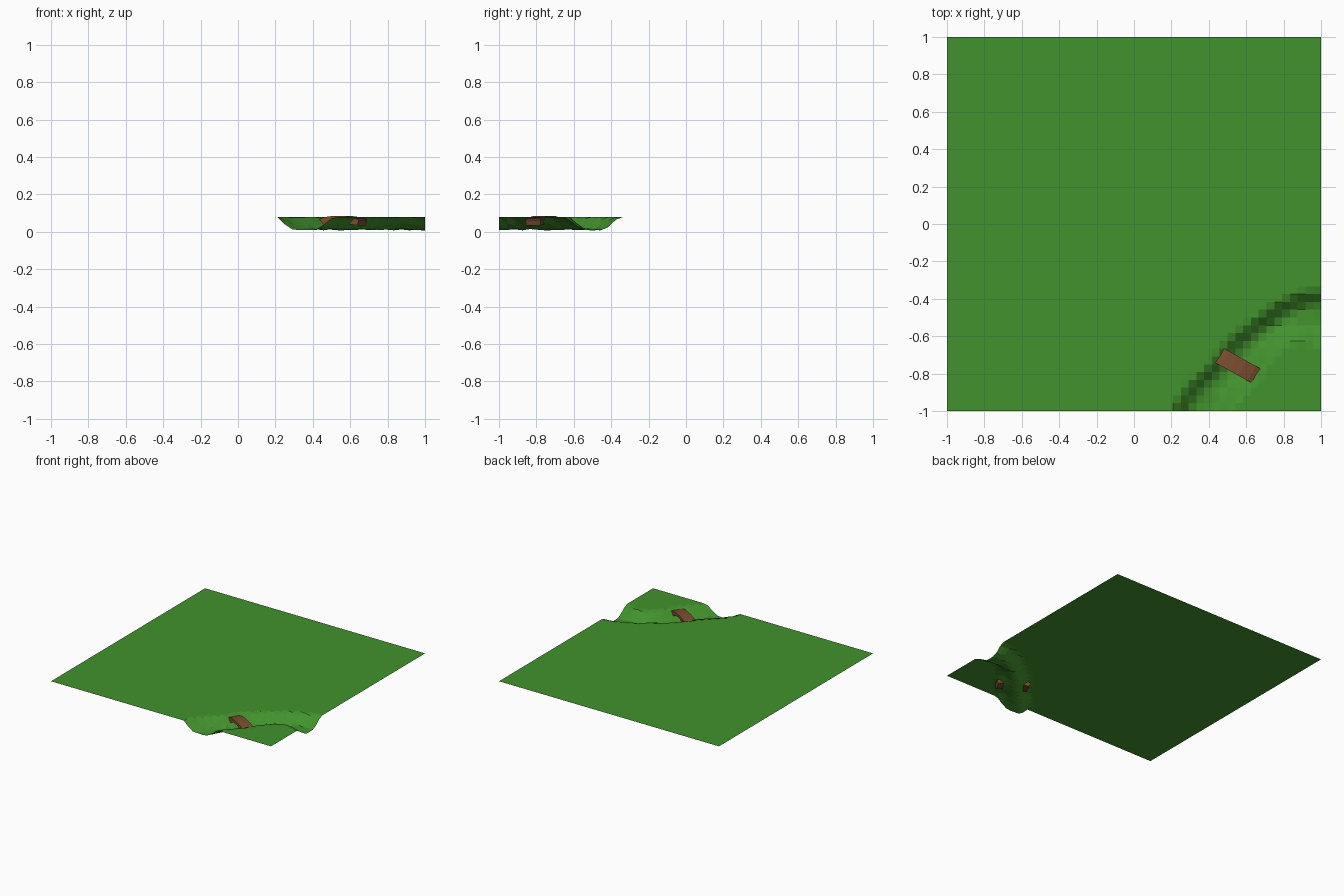
import bpy, bmesh, math, random
from mathutils import Vector, Matrix

if "Cube" in bpy.data.objects:
    bpy.data.objects.remove(bpy.data.objects["Cube"])
random.seed(4)
TOP, DEPTH, CELLS = 0.08, 0.073, 48


def material(name, rgb):
    m = bpy.data.materials.new(name)
    m.diffuse_color = (*rgb, 1)
    m.use_nodes = True
    m.node_tree.nodes["Principled BSDF"].inputs["Base Color"].default_value = m.diffuse_color
    return m


def add_object(name, bm, mat):
    me = bpy.data.meshes.new(name)
    bm.to_mesh(me)
    bm.free()
    ob = bpy.data.objects.new(name, me)
    bpy.context.collection.objects.link(ob)
    me.materials.append(mat)
    return ob


# Rims of the ditch that cuts off the front right corner
outer = [(.17, -1.06), (.215, -.99), (.29, -.87), (.41, -.755), (.52, -.62),
         (.64, -.52), (.78, -.42), (.92, -.365), (1.06, -.36)]
inner = [(1.06, -.66), (.98, -.64), (.88, -.62), (.79, -.64), (.72, -.72),
         (.65, -.83), (.57, -.91), (.51, -1.0), (.48, -1.06)]
outer = [Vector(p) for p in outer]
inner = [Vector(p) for p in inner]


def distance(p, line):
    best = 9
    for a, b in zip(line, line[1:]):
        t = max(0, min(1, (p - a).dot(b - a) / (b - a).length_squared))
        best = min(best, (p - a - (b - a) * t).length)
    return best


def inside(p, poly):
    odd = False
    for a, b in zip(poly, poly[1:] + poly[:1]):
        if (a.y > p.y) != (b.y > p.y):
            if p.x < a.x + (p.y - a.y) / (b.y - a.y) * (b.x - a.x):
                odd = not odd
    return odd


def bank(d, width):
    return math.sin(min(1, d / width) * math.pi / 2)


# Ground sheet with the carved ditch
bm = bmesh.new()
bmesh.ops.create_grid(bm, x_segments=CELLS, y_segments=CELLS, size=1)
for v in bm.verts:
    p = v.co.xy
    v.co.z = TOP
    if inside(p, outer + inner):
        cut = min(bank(distance(p, outer), .09), bank(distance(p, inner), .11))
        v.co.z = TOP - cut * (DEPTH - random.uniform(0, .008))
add_object("ground", bm, material("grass", (.055, .29, .026)))

# Arched bridge: side profile (along, height) extruded across its width
profile = [(-.128, .064), (-.085, .078), (-.03, .085), (.03, .085), (.085, .078),
           (.128, .064), (.118, .034), (.075, .04), (.03, .062), (-.03, .062),
           (-.075, .04), (-.118, .034)]
bm = bmesh.new()
face = bm.faces.new([bm.verts.new((s, -.045, z)) for s, z in profile])
ext = bmesh.ops.extrude_face_region(bm, geom=[face])
moved = [g for g in ext["geom"] if isinstance(g, bmesh.types.BMVert)]
bmesh.ops.translate(bm, vec=(0, .09, 0), verts=moved)
bmesh.ops.recalc_face_normals(bm, faces=bm.faces)
bm.transform(Matrix.Translation((.556, -.758, 0)) @ Matrix.Rotation(math.radians(-29), 4, 'Z'))
add_object("bridge", bm, material("wood", (.2, .075, .03)))
